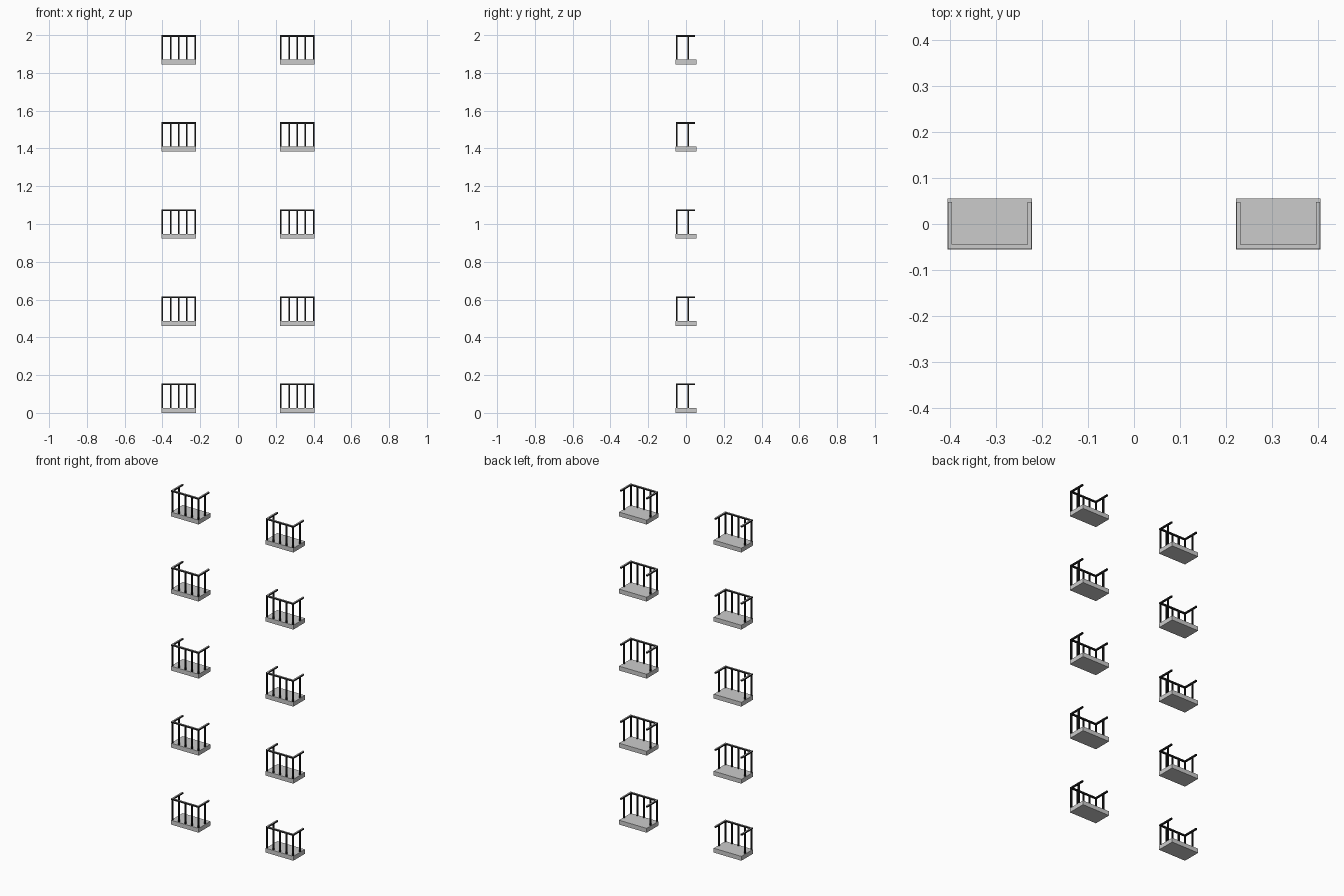
import bpy, bmesh
from mathutils import Matrix, Vector

cube = bpy.data.objects.get("Cube")
if cube:
    bpy.data.objects.remove(cube)


def material(name, color):
    m = bpy.data.materials.new(name)
    m.use_nodes = True
    m.diffuse_color = color
    m.node_tree.nodes["Principled BSDF"].inputs["Base Color"].default_value = color
    return m


concrete = material("concrete grey", (0.6, 0.6, 0.6, 1))
metal = material("black metal", (0.012, 0.012, 0.012, 1))


def boxes(name, parts, mat, location, top_mat=None):
    """One object made of boxes, each given as (low corner, high corner)."""
    bm = bmesh.new()
    for low, high in parts:
        a, b = Vector(low), Vector(high)
        size = Matrix.Diagonal((b - a).to_4d())
        bmesh.ops.create_cube(bm, size=1, matrix=Matrix.Translation((a + b) / 2) @ size)
    mesh = bpy.data.meshes.new(name)
    mesh.materials.append(mat)
    if top_mat:
        mesh.materials.append(top_mat)
        bm.normal_update()
        for face in bm.faces:
            face.material_index = int(face.normal.z > 0.5)
    bm.to_mesh(mesh)
    bm.free()
    obj = bpy.data.objects.new(name, mesh)
    obj.location = location
    bpy.context.collection.objects.link(obj)


# Balcony dimensions
W, D = 0.0915, 0.055          # half width and half depth
SLAB, TOP = 0.026, 0.156      # slab top and rail top
BAR = 0.009                   # bar thickness
RAIL_END = 0.048              # back end of the side rails
SIDE_POST = 0.013             # centre of the side posts
FRONT = -D + 0.001
LOW = TOP - BAR
EDGE = W - 0.0005


def post(x, y):
    h = BAR / 2 - 0.0005
    return (x - h, y - h, SLAB), (x + h, y + h, LOW)


# Top rails: one across the front, one along each side
rails = [((-EDGE, FRONT, LOW), (EDGE, FRONT + BAR, TOP)),
         ((-EDGE, FRONT + BAR, LOW), (-EDGE + BAR, RAIL_END, TOP)),
         ((EDGE - BAR, FRONT + BAR, LOW), (EDGE, RAIL_END, TOP))]

# Five front posts and one post on each side
reach = EDGE - BAR / 2
posts = [post(reach * (i / 2 - 1), FRONT + BAR / 2) for i in range(5)]
posts += [post(side * reach, SIDE_POST) for side in (-1, 1)]

# Two columns of five balconies
for side, x in (("right", -0.3135), ("left", 0.3135)):
    for floor in range(5):
        spot = (x, 0, floor * (2 - TOP) / 4)
        label = f"{side}_{floor + 1}"
        boxes(f"balcony_slab_{label}", [((-W, -D, 0), (W, D, SLAB))], concrete, spot)
        boxes(f"top_rail_{label}", rails, metal, spot, concrete)
        boxes(f"railing_posts_{label}", posts, metal, spot)
